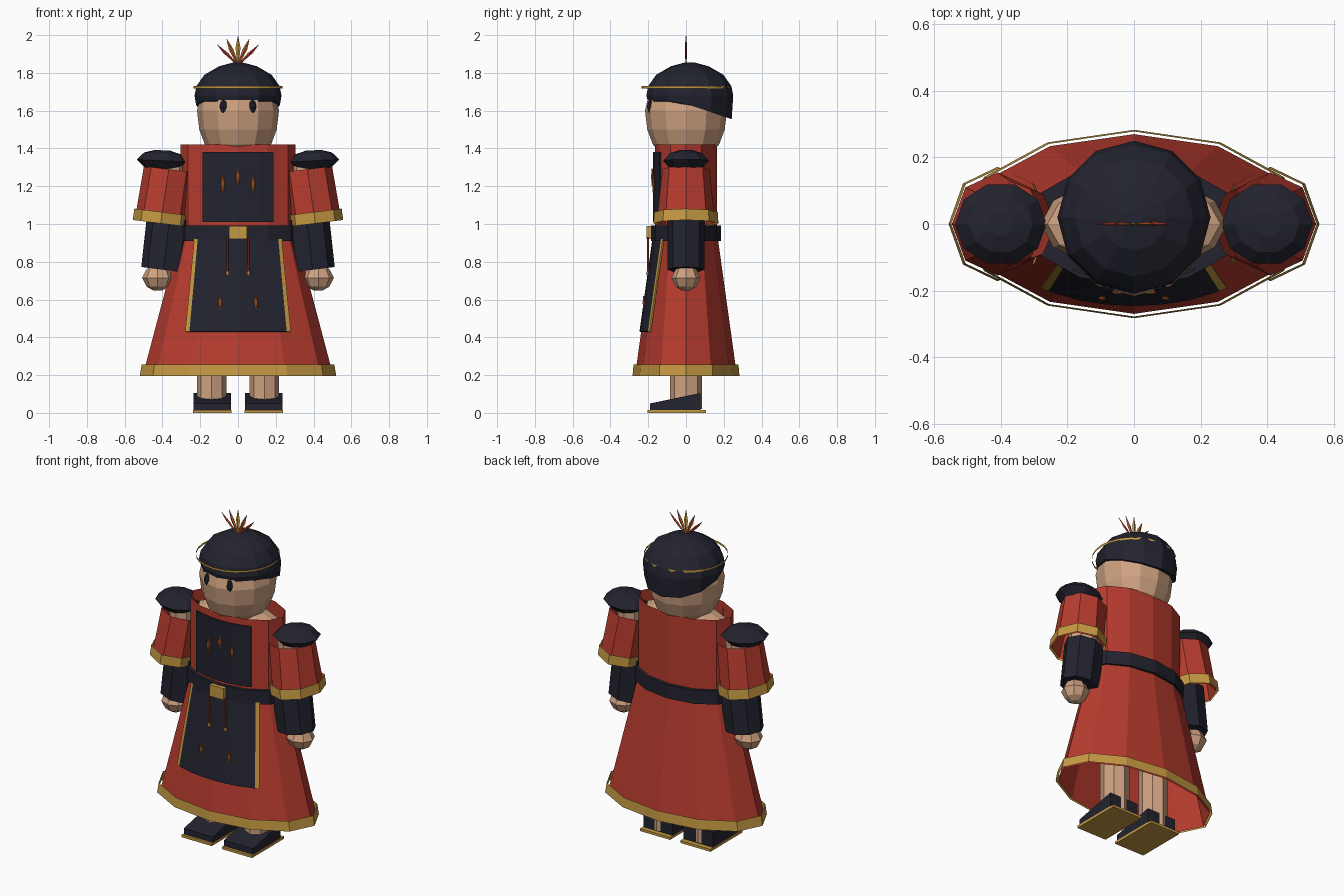
import bpy, bmesh
from math import sin, cos, pi, sqrt

cube = bpy.data.objects.get("Cube")
if cube:
    bpy.data.objects.remove(cube, do_unlink=True)


def material(name, rgb):
    m = bpy.data.materials.new(name)
    m.use_nodes = True
    m.diffuse_color = (*rgb, 1)
    m.node_tree.nodes["Principled BSDF"].inputs["Base Color"].default_value = (*rgb, 1)
    return m


RED = material("robe red", (0.48, 0.045, 0.028))
DARK = material("dark navy", (0.016, 0.017, 0.028))
GOLD = material("gold", (0.56, 0.32, 0.055))
SKIN = material("skin", (0.62, 0.36, 0.22))
ORANGE = material("burnt orange", (0.5, 0.12, 0.02))


def finish(name, bm, mats, recalc=True):
    if recalc:
        bmesh.ops.recalc_face_normals(bm, faces=bm.faces)
    mesh = bpy.data.meshes.new(name)
    bm.to_mesh(mesh)
    bm.free()
    for m in mats:
        mesh.materials.append(m)
    obj = bpy.data.objects.new(name, mesh)
    bpy.context.scene.collection.objects.link(obj)
    return obj


def loft(name, rings, n, mat, cap=True, slope=0, z_rule=None):
    """Stack elliptical rings (x, y, z, rx, ry); slope tips every ring sideways."""
    bm = bmesh.new()
    loops = []
    for k, (cx, cy, z, rx, ry) in enumerate(rings):
        loop = []
        for i in range(n):
            a = 2 * pi * i / n
            x, y = rx * cos(a), ry * sin(a)
            h = z_rule(sin(a)) if z_rule and k == 0 else z + slope * x
            loop.append(bm.verts.new((cx + x, cy + y, h)))
        loops.append(loop)
    for low, high in zip(loops, loops[1:]):
        for i in range(n):
            j = (i + 1) % n
            bm.faces.new((low[i], low[j], high[j], high[i]))
    if cap:
        bm.faces.new(loops[0][::-1])
        bm.faces.new(loops[-1])
    return finish(name, bm, [mat])


def round_loft(name, profile, n, mat, cy=0, **kw):
    """Loft of centred circles from (z, radius) pairs."""
    return loft(name, [(0, cy, z, r, r) for z, r in profile], n, mat, **kw)


def ball(name, c, r, n, rows, mat, slope=0):
    """Faceted ellipsoid with small flat poles."""
    rings = []
    for k in range(rows + 1):
        a = pi * (k / rows - 0.5)
        w = max(cos(a), 0.3)
        rings.append((c[0], c[1], c[2] + r[2] * sin(a), r[0] * w, r[1] * w))
    return loft(name, rings, n, mat, slope=slope)


def box(name, c, size, mat):
    bm = bmesh.new()
    bmesh.ops.create_cube(bm, size=1)
    for v in bm.verts:
        v.co = [c[i] + v.co[i] * size[i] for i in range(3)]
    return finish(name, bm, [mat])


def robe_radii(z):
    """Half width and half depth of the robe at a height."""
    t = max(0, (0.95 - z) / 0.755)
    return 0.305 + 0.2 * t, 0.165 + 0.105 * t


def front_y(x, z, gap):
    rx, ry = robe_radii(z)
    return -ry * sqrt(1 - (x / rx) ** 2) - gap


def plate(name, levels, columns, mats, trim=False):
    """Thin panel wrapped on the robe front; levels are (z, half width)."""
    bm = bmesh.new()
    rows = [[bm.verts.new((t * w, front_y(t * w, z, 0.009), z)) for t in columns]
            for z, w in levels]
    last = len(columns) - 2
    for low, high in zip(rows, rows[1:]):
        for i in range(last + 1):
            f = bm.faces.new((low[i], low[i + 1], high[i + 1], high[i]))
            f.material_index = int(trim and i in (0, last))
    obj = finish(name, bm, mats, recalc=False)
    mod = obj.modifiers.new("thickness", "SOLIDIFY")
    mod.thickness = 0.008
    return obj


def spindle(name, x, z, width, height, mat):
    y = front_y(x, z, 0.014)
    return loft(name, [(x, y, z - height / 2, 0.003, 0.003),
                       (x, y, z, width / 2, 0.007),
                       (x, y, z + height / 2, 0.003, 0.003)], 6, mat)


# Robe: torso, flaring skirt, loose hem band and belt
loft("robe_torso", [(0, 0, z, 0.305, 0.165) for z in (0.94, 1.42)], 12, RED, cap=False)
loft("robe_skirt", [(0, 0, z, *robe_radii(z)) for z in (0.195, 0.57, 0.95)], 12, RED, cap=False)
loft("hem_band", [(0, 0, 0.195, 0.52, 0.283), (0, 0, 0.255, 0.51, 0.278)], 12, GOLD, cap=False)
loft("belt", [(0, 0, z, 0.325, 0.186) for z in (0.91, 0.993)], 12, DARK)
box("belt_buckle", (0, -0.196, 0.955), (0.096, 0.026, 0.07), GOLD)

# Front panels with ornaments
even = [-1, -0.66, -0.33, 0, 0.33, 0.66, 1]
plate("chest_panel", [(1.01, 0.187), (1.38, 0.187)], even, [DARK])
plate("apron", [(0.43, 0.28), (0.67, 0.256), (0.92, 0.232)],
      [-1, -0.92, -0.6, -0.3, 0, 0.3, 0.6, 0.92, 1], [DARK, GOLD], trim=True)
for x, z, h in ((-0.08, 1.21, 0.09), (0, 1.25, 0.09), (0.08, 1.21, 0.09),
                (-0.095, 0.585, 0.07), (0.095, 0.585, 0.07)):
    spindle("flame_ornament", x, z, 0.024, h, ORANGE)

# Neck and head
loft("shoulders", [(0, 0, 1.3, 0.28, 0.14), (0, 0, 1.37, 0.26, 0.125),
                   (0, 0, 1.43, 0.1, 0.1)], 12, SKIN)
round_loft("head", [(1.36, 0.12), (1.42, 0.175), (1.5, 0.205), (1.6, 0.217),
                    (1.66, 0.203), (1.74, 0.16)], 12, SKIN)


# Hair, lower at the back
def hairline(s):
    return 1.65 if s < -0.4 else 1.63 - 0.075 * max(s, 0)


round_loft("hair", [(1.65, 0.222), (1.68, 0.23), (1.73, 0.22), (1.79, 0.178),
                    (1.835, 0.1), (1.855, 0.025)], 12, DARK, cy=0.02, z_rule=hairline)
round_loft("circlet", [(1.718, 0.235), (1.731, 0.235)], 24, GOLD, cap=False)

# Feather crest fanned sideways
for x, z, mat in ((-0.11, 1.95, RED), (-0.06, 1.98, ORANGE), (0, 1.995, GOLD),
                  (0.06, 1.98, ORANGE), (0.11, 1.95, RED)):
    base = 1.84
    loft("crest_feather", [(x * t, 0, base + (z - base) * t, w, 0.006 if w > 0.005 else 0.002)
                           for t, w in ((0, 0.004), (0.6, 0.013), (1, 0.001))], 4, mat)

# Paired parts
for side, s in (("left", 1), ("right", -1)):
    tip = 0.125 * s
    ball(side + "_eye", (0.077 * s, -0.19, 1.622), (0.02, 0.016, 0.034), 8, 4, DARK)

    # Belt cord with bead
    cord_y = front_y(0.055, 0.8, 0.018)
    loft(side + "_belt_cord", [(0.055 * s, cord_y, z, 0.006, 0.006) for z in (0.75, 0.93)], 6, RED)
    ball(side + "_cord_bead", (0.055 * s, cord_y, 0.738), (0.011, 0.011, 0.014), 6, 4, GOLD)

    # Sleeve, cuff band and shoulder pad
    loft(side + "_sleeve", [(0.41 * s, 0, 1.005, 0.137, 0.155),
                            (0.366 * s, 0, 1.29, 0.132, 0.125)], 8, RED, cap=False, slope=tip)
    loft(side + "_cuff_band", [(0.41 * s, 0, 1.003, 0.147, 0.172),
                               (0.402 * s, 0, 1.063, 0.147, 0.168)], 8, GOLD, cap=False, slope=tip)
    ball(side + "_shoulder_pad", (0.4 * s, 0, 1.335), (0.137, 0.125, 0.055), 10, 4, DARK, slope=0.05 * s)

    # Arm, forearm guard and hand
    loft(side + "_upper_arm", [(0.375 * s, 0, 0.98, 0.08, 0.08),
                               (0.365 * s, 0, 1.32, 0.08, 0.08)], 8, SKIN)
    loft(side + "_forearm_guard", [(0.396 * s, 0, 0.758, 0.116, 0.098),
                                   (0.362 * s, 0, 1.03, 0.12, 0.1)], 8, DARK, slope=tip)
    ball(side + "_hand", (0.425 * s, 0, 0.715), (0.083, 0.077, 0.066), 8, 4, SKIN)

    # Leg, wedge shoe and sole
    loft(side + "_leg", [(0.14 * s, 0, z, 0.078, 0.085) for z in (0.02, 0.6)], 8, SKIN)
    shoe = box(side + "_shoe", (0.136 * s, -0.057, 0.06), (0.198, 0.266, 0.09), DARK)
    for v in shoe.data.vertices:
        if v.co.y < -0.1 and v.co.z > 0.06:
            v.co.z = 0.05
    box(side + "_sole", (0.137 * s, -0.05, 0.0075), (0.204, 0.31, 0.015), GOLD)
